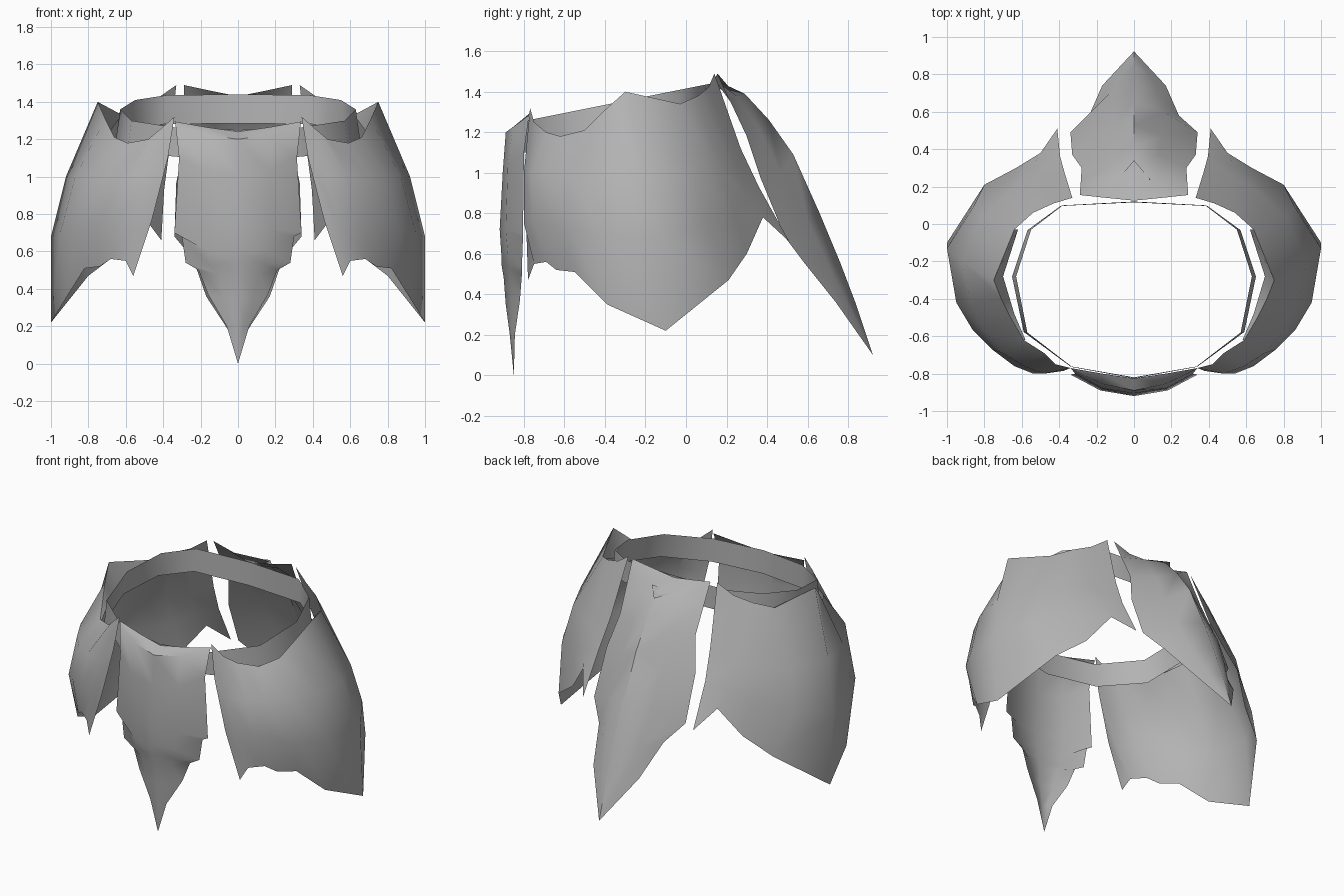
import bpy, bmesh, math
from mathutils import Vector

cube = bpy.data.objects.get("Cube")
if cube:
    bpy.data.objects.remove(cube, do_unlink=True)

grey = bpy.data.materials.new("plain grey")
grey.use_nodes = True
colour = (0.45, 0.45, 0.45, 1)
grey.diffuse_color = colour
bsdf = next(n for n in grey.node_tree.nodes if n.type == 'BSDF_PRINCIPLED')
bsdf.inputs["Base Color"].default_value = colour


def loft(name, rows, tip=None, closed=False):
    """Skin equal-length rows of points, with an optional fan to a tip."""
    bm = bmesh.new()
    grid = [[bm.verts.new(p) for p in row] for row in rows]
    n = len(rows[0])
    pairs = [(i, (i + 1) % n) for i in range(n if closed else n - 1)]
    for a, b in zip(grid, grid[1:]):
        for i, j in pairs:
            bm.faces.new((a[i], a[j], b[j], b[i]))
    if tip:
        t = bm.verts.new(tip)
        for i, j in pairs:
            bm.faces.new((grid[-1][i], grid[-1][j], t))
    bmesh.ops.recalc_face_normals(bm, faces=bm.faces)
    # Turn the surface away from the middle of the body
    centre = Vector((0, -0.3, 0.7))
    if sum(f.normal.dot(f.calc_center_median() - centre) * f.calc_area()
           for f in bm.faces) < 0:
        bmesh.ops.reverse_faces(bm, faces=bm.faces)
    mesh = bpy.data.meshes.new(name)
    bm.to_mesh(mesh)
    bm.free()
    mesh.materials.append(grey)
    ob = bpy.data.objects.new(name, mesh)
    bpy.context.collection.objects.link(ob)
    bpy.ops.object.select_all(action='DESELECT')
    ob.select_set(True)
    bpy.context.view_layer.objects.active = ob
    bpy.ops.object.shade_smooth_by_angle(angle=math.radians(50))
    return ob


def flip(points):
    return [(-x, y, z) for x, y, z in points]


def both_sides(half):
    """Full row from a half row that starts on the centre line."""
    return flip(half[:0:-1]) + half


# Belt: tilted, slightly flared ring
half_ring = [(0, -.825), (.33, -.765), (.57, -.58), (.63, -.28),
             (.55, -.03), (.38, .10), (0, .12)]
ring = half_ring + [(-x, y) for x, y in half_ring[-2:0:-1]]


def belt_top(y):
    return 1.25 + 0.19 * (y + .825) / .945


top = [(x, y, belt_top(y)) for x, y in ring]
bottom = [(x * 1.035, -.3 + (y + .3) * 0.99, belt_top(y) - .155) for x, y in ring]
loft("belt", [top, bottom], closed=True)

# Front panel: folded top edge, bulging face and pointed hem
front_rows = [
    [(0, -.825, 1.24), (.17, -.80, 1.265), (.34, -.77, 1.295)],
    [(0, -.89, 1.20), (.17, -.855, 1.225), (.335, -.775, 1.285)],
    [(0, -.905, 1.00), (.17, -.88, 1.03), (.315, -.80, 1.10)],
    [(0, -.92, .72), (.18, -.89, .72), (.34, -.805, .70)],
    [(0, -.912, .60), (.16, -.88, .60), (.30, -.805, .68)],
    [(0, -.91, .54), (.15, -.87, .53), (.28, -.81, .54)],
    [(0, -.90, .48), (.11, -.865, .48), (.21, -.81, .50)],
    [(0, -.89, .35), (.08, -.86, .35), (.16, -.82, .37)],
    [(0, -.87, .20), (.03, -.86, .20), (.06, -.845, .20)],
]
loft("front_panel", [both_sides(r) for r in front_rows], tip=(0, -.85, 0))

# Back panel: flares outward to a long point
back_rows = [
    [(0, .125, 1.43), (.15, .14, 1.46), (.29, .155, 1.49)],
    [(0, .29, 1.39), (.13, .25, 1.38), (.285, .22, 1.35)],
    [(0, .41, 1.26), (.13, .37, 1.20), (.28, .30, 1.18)],
    [(0, .53, 1.09), (.15, .47, 1.00), (.33, .37, .97)],
    [(0, .66, .80), (.16, .60, .77), (.34, .49, .68)],
    [(0, .76, .56), (.13, .70, .55), (.24, .58, .56)],
    [(0, .84, .35), (.08, .80, .35), (.17, .74, .36)],
]
loft("back_panel", [both_sides(r) for r in back_rows], tip=(0, .923, .10))

# Small tab at the top of the back panel
loft("back_tab", [[(-.09, .235, 1.40), (.09, .235, 1.40)]], tip=(0, .34, 1.37))

# Side panels: columns from the front edge to the rear edge, top to hem
side_columns = [
    [(.34, -.77, 1.32), (.375, -.785, 1.10), (.46, -.79, .77), (.56, -.78, .47)],
    [(.42, -.75, 1.25), (.48, -.80, 1.00), (.54, -.80, .75), (.60, -.75, .55)],
    [(.48, -.69, 1.20), (.59, -.76, 1.00), (.64, -.76, .78), (.68, -.69, .56)],
    [(.59, -.62, 1.18), (.70, -.69, 1.00), (.76, -.67, .75), (.74, -.64, .52)],
    [(.66, -.50, 1.21), (.79, -.58, 1.00), (.86, -.57, .72), (.82, -.55, .51)],
    [(.71, -.40, 1.31), (.87, -.43, 1.00), (.95, -.42, .70), (.92, -.39, .35)],
    [(.75, -.30, 1.40), (.92, -.20, 1.00), (1.0, -.13, .68), (1.0, -.10, .22)],
    [(.64, -.03, 1.34), (.81, .04, 1.00), (.86, .09, .75), (.80, .21, .47)],
    [(.54, .06, 1.38), (.66, .18, 1.00), (.66, .24, .80), (.63, .30, .60)],
    [(.43, .11, 1.42), (.53, .25, 1.02), (.54, .31, .88), (.50, .38, .78)],
    [(.33, .14, 1.49), (.37, .27, 1.12), (.395, .36, .93), (.41, .51, .66)],
]
# Lip folded inward under the peak of each side panel
lip_outer = [c[0] for c in side_columns[3:8]]
lip_inner = [(.58, -.62, 1.175), (.64, -.48, 1.19), (.67, -.38, 1.20),
             (.70, -.28, 1.22), (.62, -.03, 1.33)]

for side, turn in (("left", list), ("right", flip)):
    loft(side + "_side_panel", [turn(c) for c in side_columns])
    loft(side + "_side_lip", [turn(lip_outer), turn(lip_inner)])
